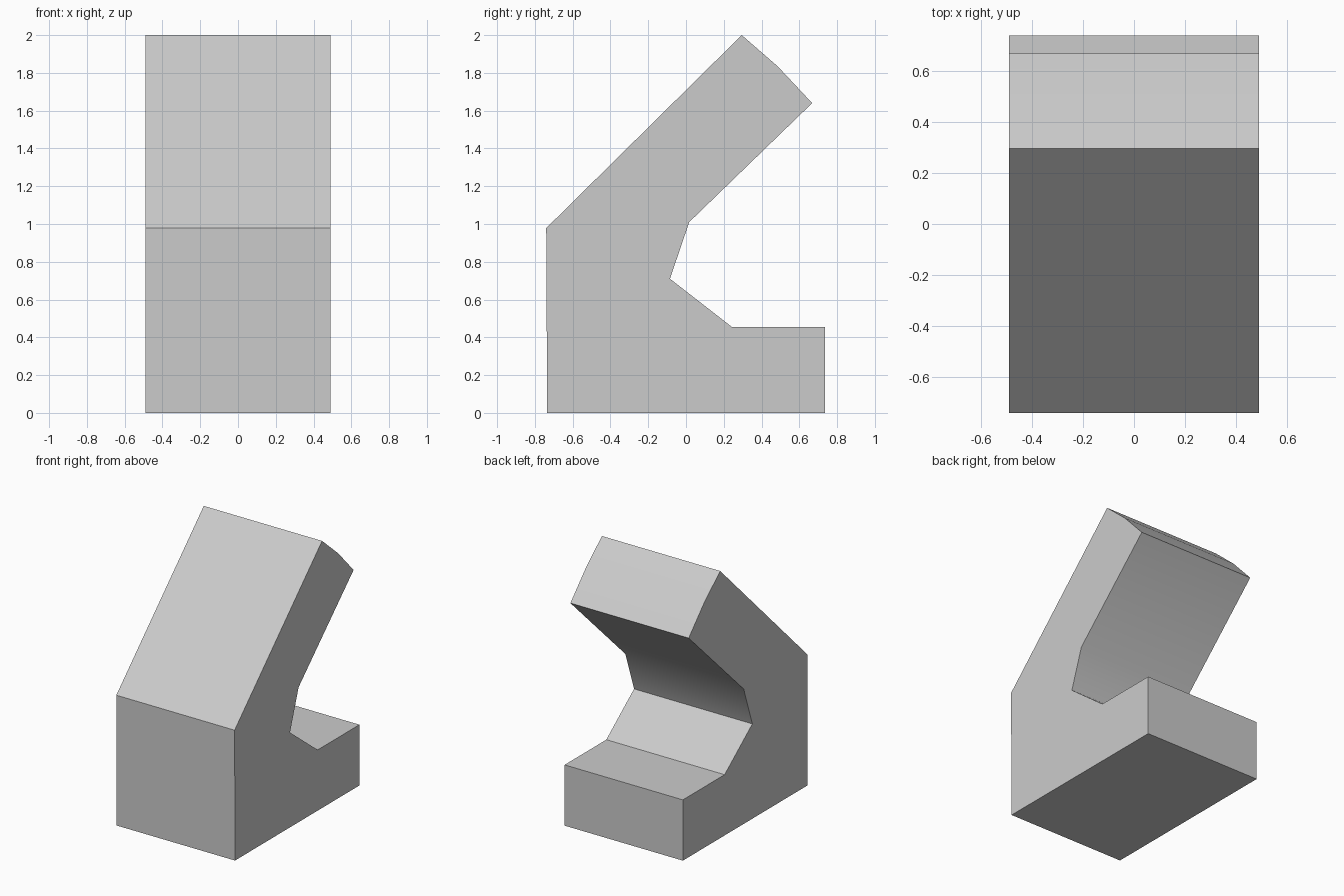
import bpy
import bmesh
from math import radians

cube = bpy.data.objects.get("Cube")
if cube:
    bpy.data.objects.remove(cube, do_unlink=True)

HALF_WIDTH = 0.49

# Side profile (y, z): base, back wall, leaning arm, notch, foot
PROFILE = [
    (-0.735, 0), (0.737, 0), (0.737, 0.455), (0.243, 0.455),
    (-0.085, 0.71), (0.017, 1.01), (0.668, 1.64), (0.485, 1.835),
    (0.295, 2.0), (-0.74, 0.978),
]

# Single plain grey
grey = bpy.data.materials.new("light_grey")
grey.use_nodes = True
colour = (0.6, 0.6, 0.6, 1)
grey.diffuse_color = colour
grey.node_tree.nodes["Principled BSDF"].inputs["Base Color"].default_value = colour

# Extrude the profile across the width
bm = bmesh.new()
side = bm.faces.new([bm.verts.new((-HALF_WIDTH, y, z)) for y, z in PROFILE])
extruded = bmesh.ops.extrude_face_region(bm, geom=[side], use_keep_orig=True)
moved = [v for v in extruded["geom"] if isinstance(v, bmesh.types.BMVert)]
bmesh.ops.translate(bm, verts=moved, vec=(2 * HALF_WIDTH, 0, 0))
bmesh.ops.recalc_face_normals(bm, faces=bm.faces)

mesh = bpy.data.meshes.new("angled_bracket")
bm.to_mesh(mesh)
bm.free()
mesh.materials.append(grey)
bracket = bpy.data.objects.new("angled_bracket", mesh)
bpy.context.collection.objects.link(bracket)

# Soften only the shallow bends
bpy.ops.object.select_all(action="DESELECT")
bracket.select_set(True)
bpy.context.view_layer.objects.active = bracket
bpy.ops.object.shade_smooth_by_angle(angle=radians(30))
